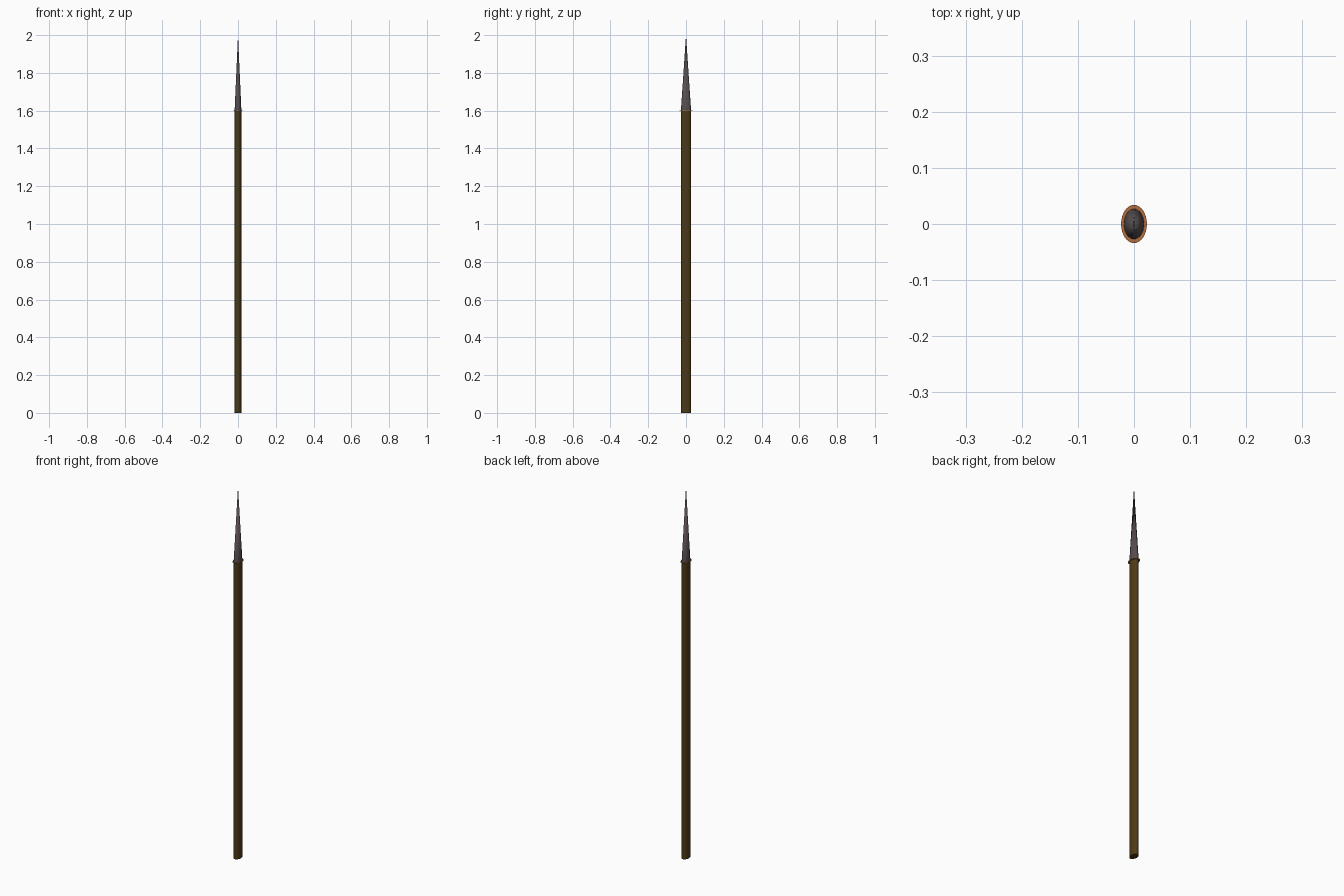
import bpy

if "Cube" in bpy.data.objects:
    bpy.data.objects.remove(bpy.data.objects["Cube"])

RX, RY = 0.018, 0.027      # elliptical shaft radii
JOIN, TOP, SIDES = 1.6, 2.0, 32


def material(name, color):
    m = bpy.data.materials.new(name)
    m.diffuse_color = (*color, 1)
    m.use_nodes = True
    m.node_tree.nodes["Principled BSDF"].inputs["Base Color"].default_value = m.diffuse_color
    return m


wood = material("dark wood", (0.075, 0.042, 0.008))
steel = material("dark steel", (0.095, 0.075, 0.075))
copper = material("copper", (0.45, 0.15, 0.045))


def finish(name, mat, scale, smooth=True):
    ob = bpy.context.object
    ob.name = name
    ob.scale = scale
    bpy.ops.object.transform_apply(location=False, rotation=False, scale=True)
    ob.data.materials.append(mat)
    if smooth:
        bpy.ops.object.shade_smooth_by_angle()
    return ob


# Oval shaft
bpy.ops.mesh.primitive_cylinder_add(vertices=SIDES, radius=1, depth=JOIN,
                                    location=(0, 0, JOIN / 2))
finish("shaft", wood, (RX, RY, 1))

# Long tapering point
bpy.ops.mesh.primitive_cone_add(vertices=SIDES, radius1=1, radius2=0,
                                depth=TOP - JOIN, location=(0, 0, (TOP + JOIN) / 2))
finish("spear_point", steel, (RX, RY, 1))

# Paper-thin collar where the point meets the shaft
bpy.ops.mesh.primitive_cylinder_add(vertices=SIDES, radius=1, depth=0.002,
                                    location=(0, 0, JOIN))
finish("collar", copper, (0.023, 0.034, 1))
